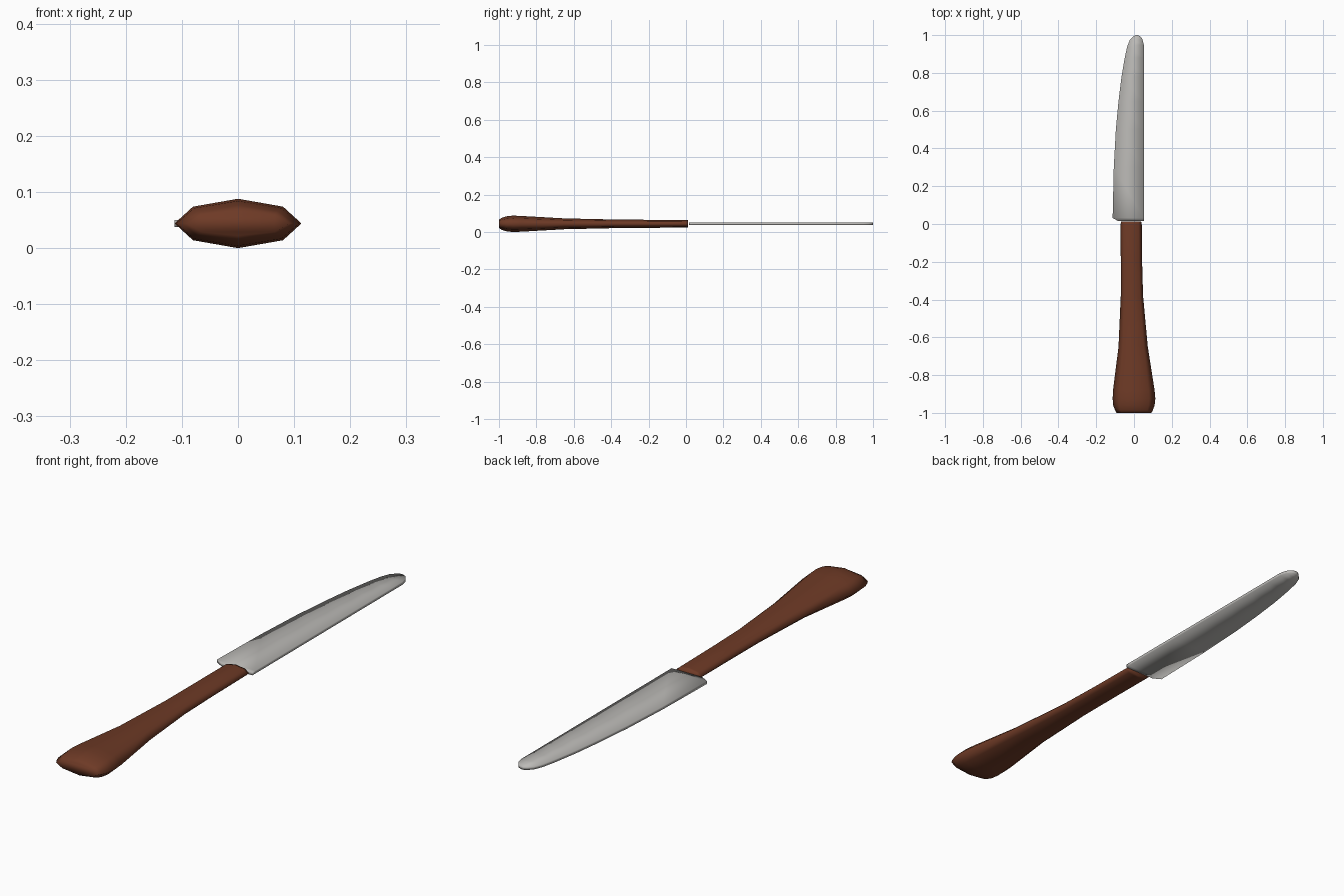
import bpy, bmesh

if "Cube" in bpy.data.objects:
    bpy.data.objects.remove(bpy.data.objects["Cube"])

ZC = 0.044  # mid height of the knife


def material(name, rgb):
    m = bpy.data.materials.new(name)
    m.diffuse_color = (*rgb, 1)
    m.use_nodes = True
    m.node_tree.nodes["Principled BSDF"].inputs["Base Color"].default_value = m.diffuse_color
    return m


def loft(name, rings, mat):
    """Skin a list of equal-length closed rings and cap both ends."""
    bm = bmesh.new()
    vr = [[bm.verts.new(p) for p in r] for r in rings]
    n = len(rings[0])
    for a, b in zip(vr, vr[1:]):
        for i in range(n):
            j = (i + 1) % n
            bm.faces.new((a[i], a[j], b[j], b[i]))
    bm.faces.new(vr[0])
    bm.faces.new(vr[-1])
    bmesh.ops.recalc_face_normals(bm, faces=bm.faces)
    for f in bm.faces:
        f.smooth = True
    me = bpy.data.meshes.new(name)
    bm.to_mesh(me)
    bm.free()
    me.materials.append(mat)
    ob = bpy.data.objects.new(name, me)
    bpy.context.collection.objects.link(ob)
    return ob


wood = material("brown wood", (0.155, 0.042, 0.019))
steel = material("pale steel", (0.50, 0.49, 0.47))

# Handle: flattened eight-sided section swept along y
section = [(1, 0), (.71, .68), (0, 1), (-.71, .68),
           (-1, 0), (-.71, -.68), (0, -1), (.71, -.68)]
# y, left x, right x, half height
stations = [(-1.0, -.092, .092, .022), (-.985, -.101, .100, .032),
            (-.96, -.110, .109, .040), (-.925, -.113, .113, .044),
            (-.88, -.111, .109, .042), (-.65, -.082, .073, .029),
            (-.38, -.070, .048, .023), (-.2, -.070, .043, .0215),
            (0.0, -.071, .041, .020), (.012, -.068, .038, .019)]
loft("handle", [[((l + r) / 2 + (r - l) / 2 * sx, y, ZC + h * sz)
                 for sx, sz in section] for y, l, r, h in stations], wood)

# Blade: straight back on the right, curved cutting edge on the left
# y left, x left, y right, x right
outline = [(.015, -.083, .015, .052), (.032, -.113, .032, .052),
           (.3, -.107, .3, .052), (.5, -.096, .5, .052),
           (.65, -.082, .65, .052), (.78, -.066, .78, .052),
           (.88, -.049, .88, .052), (.94, -.036, .95, .052),
           (.975, -.022, .978, .045), (.993, -.005, .993, .034),
           (1.0, .008, 1.0, .020)]
T = 0.006
loft("blade", [[(xl, yl, ZC - T), (xr, yr, ZC - T), (xr, yr, ZC + T), (xl, yl, ZC + T)]
               for yl, xl, yr, xr in outline], steel)
